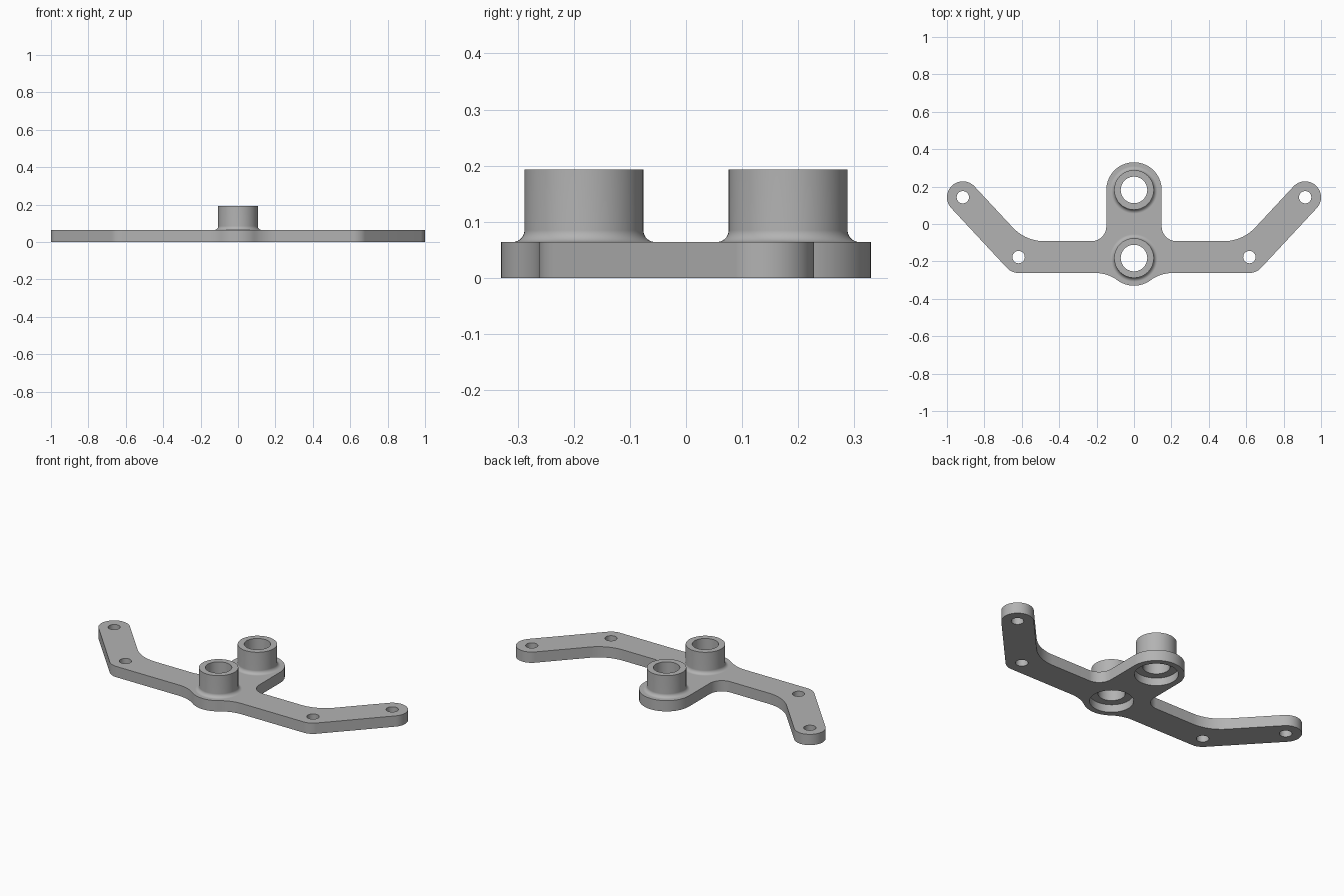
import bpy, bmesh
from math import sin, cos, radians, atan2, degrees, hypot, pi

cube = bpy.data.objects.get("Cube")
if cube:
    bpy.data.objects.remove(cube, do_unlink=True)

# Single matte grey material
grey = bpy.data.materials.new("grey metal")
grey.use_nodes = True
grey.diffuse_color = (0.45, 0.45, 0.45, 1)
grey.node_tree.nodes["Principled BSDF"].inputs["Base Color"].default_value = grey.diffuse_color

THICK = 0.064
BAR_BACK, BAR_FRONT = -0.092, -0.262
ARM_R, HEAD_R = 0.085, 0.148
ELBOW, TIP = (0.617, -0.177), (0.915, 0.143)
BOSS_Y = (-0.182, 0.182)
POCKET_R, POCKET_TOP = 0.115, 0.045


def arc(cx, cy, r, start, end):
    n = max(6, int(abs(end - start) / 4))
    angles = [radians(start + (end - start) * i / n) for i in range(n + 1)]
    return [(cx + r * cos(a), cy + r * sin(a)) for a in angles]


def circle(cx, cy, r, n=64):
    return [(cx + r * cos(2 * pi * i / n), cy + r * sin(2 * pi * i / n)) for i in range(n)]


def finish(obj):
    bm = bmesh.new()
    bm.from_mesh(obj.data)
    bmesh.ops.remove_doubles(bm, verts=bm.verts, dist=0.0001)
    bmesh.ops.recalc_face_normals(bm, faces=bm.faces)
    bm.to_mesh(obj.data)
    bm.free()
    obj.data.materials.clear()
    obj.data.materials.append(grey)
    bpy.ops.object.select_all(action='DESELECT')
    obj.select_set(True)
    bpy.context.view_layer.objects.active = obj
    bpy.ops.object.shade_smooth_by_angle(angle=radians(30))


# Half outline of the plate, from front centre round to back centre
front_r = 0.2
front_y = BAR_FRONT - front_r
front_x = ((HEAD_R + front_r) ** 2 - (BOSS_Y[0] - front_y) ** 2) ** 0.5
blend = degrees(atan2(front_y - BOSS_Y[0], front_x))

dx, dy = TIP[0] - ELBOW[0], TIP[1] - ELBOW[1]
length = hypot(dx, dy)
nx, ny = dy / length, -dx / length
side = degrees(atan2(ny, nx))

inner_r = 0.23
inner_y = BAR_BACK + inner_r
px, py = ELBOW[0] - nx * ARM_R, ELBOW[1] - ny * ARM_R
inner_x = px - (inner_r + (inner_y - py) * ny) / nx
neck_r = 0.08

half = arc(0, BOSS_Y[0], HEAD_R, -90, blend)
half += arc(front_x, front_y, front_r, 180 + blend, 90)
half += arc(*ELBOW, ARM_R, -90, side)
half += arc(*TIP, ARM_R, side, side + 180)
half += arc(inner_x, inner_y, inner_r, side, -90)
half += arc(HEAD_R + neck_r, BAR_BACK + neck_r, neck_r, 270, 180)
half += arc(0, BOSS_Y[1], HEAD_R, 0, 90)
outline = half + [(-x, y) for x, y in reversed(half[1:-1])]

# Plate: filled outline with screw holes and boss pockets
loops = [outline] + [circle(0, y, POCKET_R) for y in BOSS_Y]
loops += [circle(s * x, y, 0.033, 40) for s in (-1, 1) for x, y in (ELBOW, TIP)]
curve = bpy.data.curves.new("plate", 'CURVE')
curve.dimensions = '2D'
curve.fill_mode = 'BOTH'
curve.extrude = THICK / 2
for loop in loops:
    spline = curve.splines.new('POLY')
    spline.points.add(len(loop) - 1)
    for point, (x, y) in zip(spline.points, loop):
        point.co = (x, y, 0, 1)
    spline.use_cyclic_u = True
plate = bpy.data.objects.new("plate", curve)
bpy.context.collection.objects.link(plate)
bpy.ops.object.select_all(action='DESELECT')
plate.select_set(True)
bpy.context.view_layer.objects.active = plate
bpy.ops.object.convert(target='MESH')
plate = bpy.context.view_layer.objects.active
for v in plate.data.vertices:
    v.co.z += THICK / 2
finish(plate)

# Bosses: hollow turned posts with a filleted foot and a pocket roof
BOSS_R, BORE_R, TOP, FOOT_R = 0.106, 0.071, 0.193, 0.021
profile = [(POCKET_R, POCKET_TOP), (BORE_R, POCKET_TOP), (BORE_R, TOP), (BOSS_R, TOP)]
profile += arc(BOSS_R + FOOT_R, THICK + FOOT_R, FOOT_R, 180, 270)
for name, y in zip(("front_boss", "rear_boss"), BOSS_Y):
    bm = bmesh.new()
    verts = [bm.verts.new((r, 0, z)) for r, z in profile]
    # closing the section keeps the boss solid
    edges = [bm.edges.new((a, b)) for a, b in zip(verts, verts[1:] + verts[:1])]
    bmesh.ops.spin(bm, geom=verts + edges, cent=(0, 0, 0), axis=(0, 0, 1),
                   angle=2 * pi, steps=64)
    mesh = bpy.data.meshes.new(name)
    bm.to_mesh(mesh)
    bm.free()
    boss = bpy.data.objects.new(name, mesh)
    boss.location.y = y
    bpy.context.collection.objects.link(boss)
    finish(boss)
